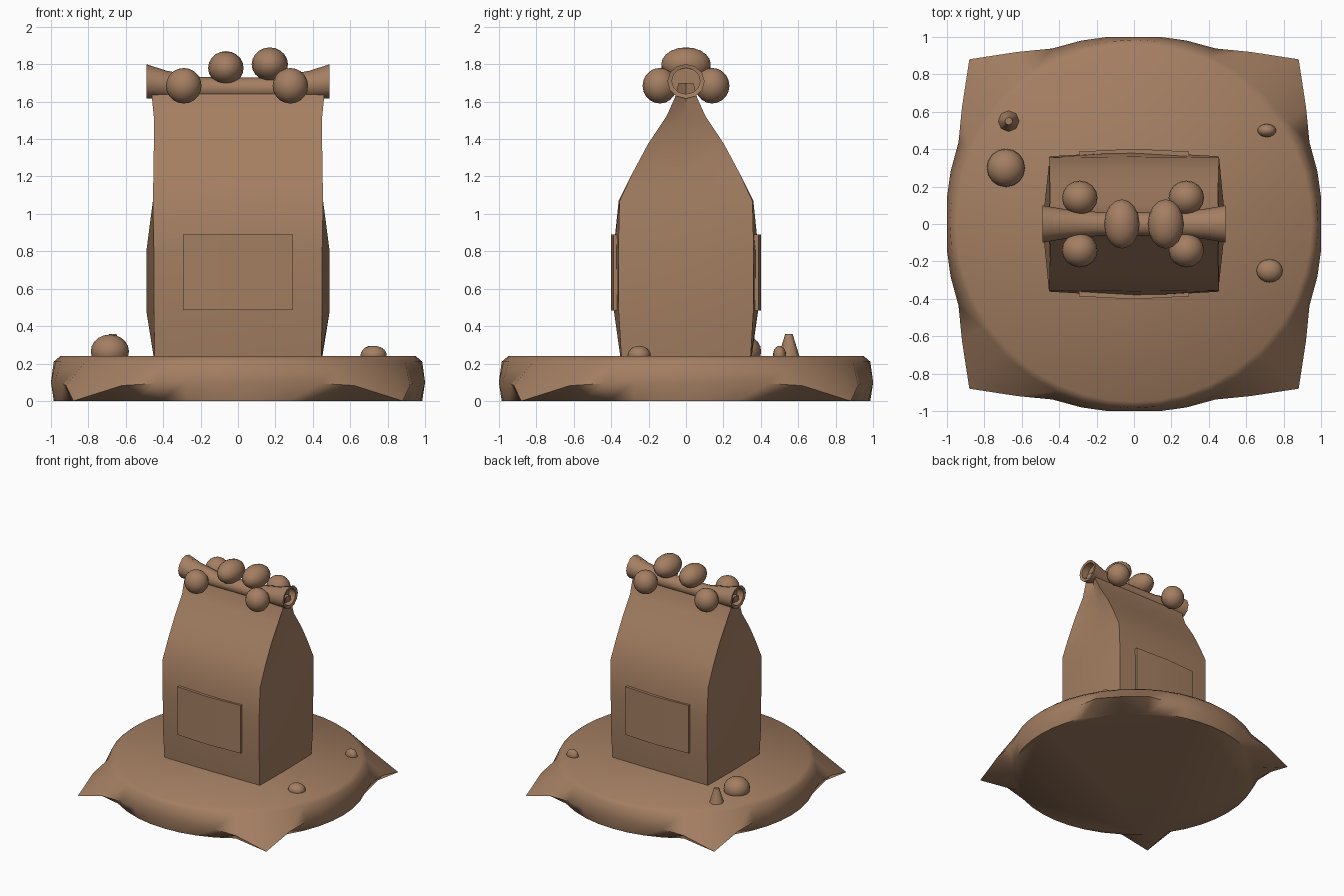
import bpy, bmesh, math

if "Cube" in bpy.data.objects:
    bpy.data.objects.remove(bpy.data.objects["Cube"])

mat = bpy.data.materials.new("warm brown")
mat.diffuse_color = (0.37, 0.21, 0.122, 1)
mat.use_nodes = True
mat.node_tree.nodes["Principled BSDF"].inputs["Base Color"].default_value = mat.diffuse_color


def finish(name, bm, angle=35):
    bmesh.ops.recalc_face_normals(bm, faces=bm.faces)
    me = bpy.data.meshes.new(name)
    bm.to_mesh(me)
    bm.free()
    ob = bpy.data.objects.new(name, me)
    bpy.context.collection.objects.link(ob)
    me.materials.append(mat)
    bpy.ops.object.select_all(action='DESELECT')
    ob.select_set(True)
    bpy.context.view_layer.objects.active = ob
    bpy.ops.object.shade_smooth_by_angle(angle=math.radians(angle))
    return ob


def loft(name, rings, angle=35, caps=True):
    """Join closed rings of points with quads, cap both ends."""
    bm = bmesh.new()
    vs = [[bm.verts.new(p) for p in r] for r in rings]
    n = len(vs[0])
    for a, b in zip(vs, vs[1:]):
        for i in range(n):
            bm.faces.new((a[i], a[(i + 1) % n], b[(i + 1) % n], b[i]))
    if caps:
        bm.faces.new(vs[0])
        bm.faces.new(vs[-1])
    return finish(name, bm, angle)


def ball(name, loc, size, tip=0.0):
    bm = bmesh.new()
    bmesh.ops.create_uvsphere(bm, u_segments=16, v_segments=10, radius=1)
    for v in bm.verts:
        v.co = [c * s + l for c, s, l in zip(v.co, size, loc)]
    return finish(name, bm, 60)


def interp(table, x):
    for (a, va), (b, vb) in zip(table, table[1:]):
        if x <= b:
            return va + (vb - va) * (x - a) / (b - a)
    return table[-1][1]


# Cloth base: round pad whose square cloth droops to four corner tips
FLARE_R = [(0, 1.0), (16, 1.02), (25, 1.035), (34, 1.11), (45, 1.245)]
FLARE_Z = [(0, 0.1), (20, 0.1), (36, 0.08), (45, 0.0)]
angles = [a + q * 90 for q in range(4) for a in (0, 8, 16, 25, 34, 45, 56, 65, 74, 82)]


def cloth_ring(rad, height):
    pts = []
    for a in angles:
        k = a % 90
        k = min(k, 90 - k)
        r = rad(k)
        pts.append((r * math.cos(math.radians(a)), r * math.sin(math.radians(a)), height(k)))
    return pts


loft("cloth_base", [
    cloth_ring(lambda k: 0.985, lambda k: 0.0),
    cloth_ring(lambda k: interp(FLARE_R, k), lambda k: interp(FLARE_Z, k)),
    cloth_ring(lambda k: 0.985, lambda k: 0.21),
    cloth_ring(lambda k: 0.95, lambda k: 0.24),
], 50)

# Paper bag: z, half width at corners, half depth at corners, side centre x, front centre y
LEVELS = [(0.23, .445, .345, .45, .35), (0.48, .45, .36, .49, .385), (0.80, .45, .362, .49, .388),
          (1.07, .455, .355, .455, .36), (1.22, .452, .285, .425, .285), (1.37, .45, .205, .40, .205),
          (1.52, .45, .105, .41, .105), (1.62, .46, .06, .43, .06), (1.70, .46, .04, .45, .04)]
rings = []
for z, hx, hy, sx, fy in LEVELS:
    rings.append([(hx, -hy, z), (sx, 0, z), (hx, hy, z), (0, fy, z),
                  (-hx, hy, z), (-sx, 0, z), (-hx, -hy, z), (0, -fy, z)])
loft("paper_bag", rings, 35)

# Labels on front and back, slightly bowed with the bag
for side, name in ((-1, "front_label"), (1, "back_label")):
    rings = []
    for x, y in ((-.295, .387), (0, .402), (.295, .387)):
        rings.append([(x, side * y, .485), (x, side * y, .89),
                      (x, side * (y - .035), .89), (x, side * (y - .035), .485)])
    loft(name, rings, 30)

# Rolled bag top, flaring towards its open ends
rings = []
for x, r, zc in ((-.485, .07, 1.71), (-.49, .092, 1.708), (-.38, .075, 1.69), (-.2, .06, 1.672), (0, .058, 1.67),
                 (.2, .06, 1.672), (.38, .075, 1.69), (.49, .092, 1.708), (.485, .07, 1.71)):
    rings.append([(x, r * 1.08 * math.cos(t * math.tau / 12), zc + r * math.sin(t * math.tau / 12))
                  for t in range(12)])
for shift, i in ((.06, 0), (-.06, -1)):  # recess the open ends
    inner = [(x + shift, y, z) for x, y, z in rings[i]]
    rings = [inner] + rings if i == 0 else rings + [inner]
loft("rolled_top", rings, 40)

# Round beads along the roll
for sx, sn in ((-.29, "left"), (.28, "right")):
    for sy, yn in ((-1, "front"), (1, "back")):
        ball(f"{sn}_{yn}_bead", (sx, sy * .14, 1.685), (.095, .092, .095))
ball("top_bead_left", (-.065, 0, 1.78), (.095, .132, .09))
ball("top_bead_right", (.17, 0, 1.80), (.097, .132, .09))

# Loose beads on the cloth
ball("large_loose_bead", (-.685, .30, .265), (.102, .102, .09))
ball("right_front_loose_bead", (.725, -.25, .245), (.07, .062, .05))
ball("right_back_loose_bead", (.71, .50, .245), (.05, .035, .05))

# Small pointed crumb behind the large loose bead
bm = bmesh.new()
bmesh.ops.create_cone(bm, cap_ends=True, segments=8, radius1=.06, radius2=.02, depth=.13)
bmesh.ops.translate(bm, vec=(-.67, .55, .292), verts=bm.verts)
finish("pointed_crumb", bm, 50)
